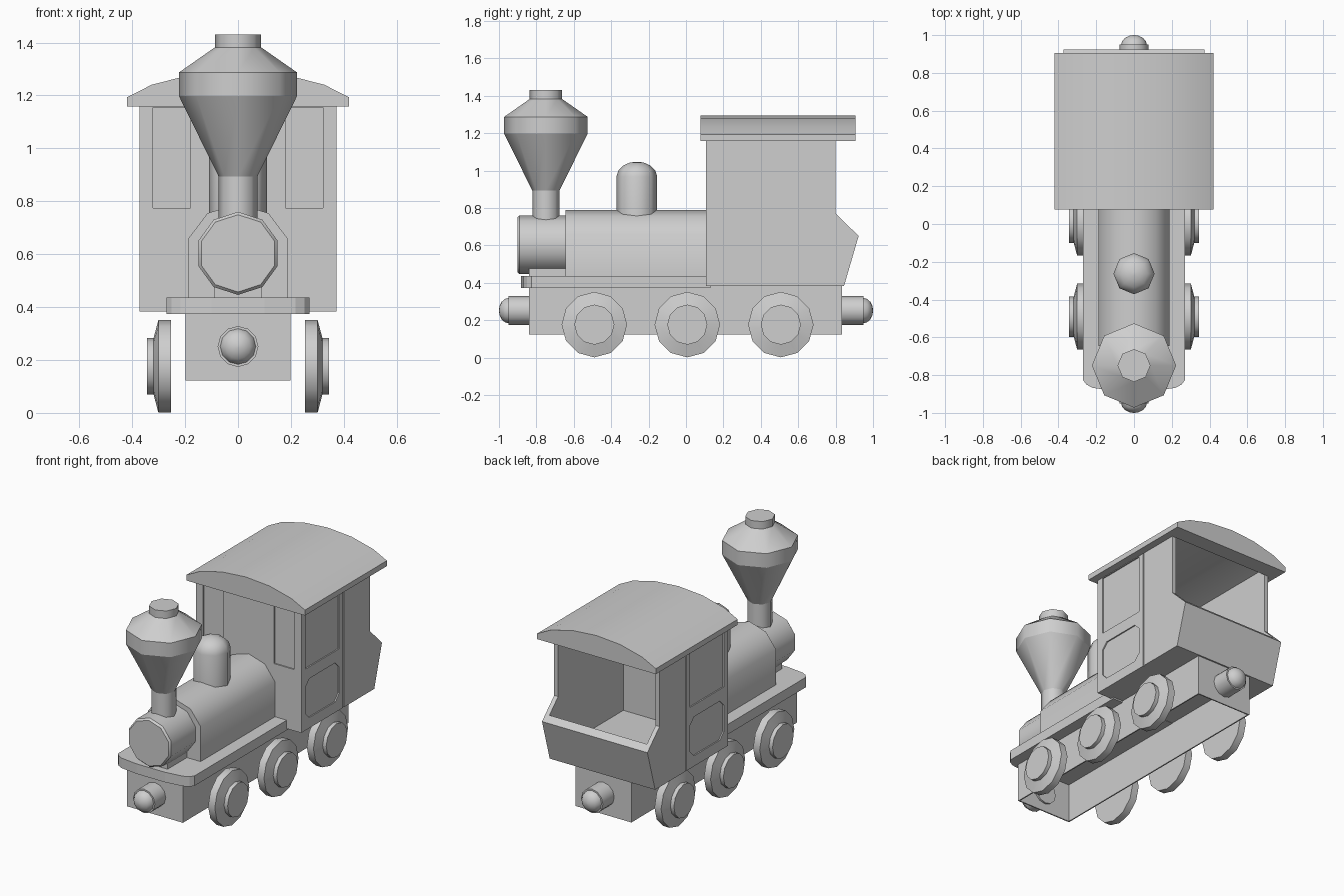
import bpy
import bmesh
import math
from mathutils import Vector

if "Cube" in bpy.data.objects:
    bpy.data.objects.remove(bpy.data.objects["Cube"], do_unlink=True)

# One plain colour for everything
grey = bpy.data.materials.new("plain_grey")
grey.use_nodes = True
grey.diffuse_color = (0.62, 0.62, 0.62, 1)
grey.node_tree.nodes["Principled BSDF"].inputs["Base Color"].default_value = (0.62, 0.62, 0.62, 1)


def finish(name, bm):
    bmesh.ops.recalc_face_normals(bm, faces=bm.faces)
    mesh = bpy.data.meshes.new(name)
    bm.to_mesh(mesh)
    bm.free()
    mesh.materials.append(grey)
    obj = bpy.data.objects.new(name, mesh)
    bpy.context.collection.objects.link(obj)
    return obj


def select_only(obj):
    bpy.ops.object.select_all(action='DESELECT')
    obj.select_set(True)
    bpy.context.view_layer.objects.active = obj


def smooth(obj, degrees=40):
    select_only(obj)
    bpy.ops.object.shade_smooth_by_angle(angle=math.radians(degrees))


def prism(name, points, axis, start, end):
    """Extrude a 2D profile along one axis."""
    place = {'x': lambda p: (start, p[0], p[1]),
             'y': lambda p: (p[0], start, p[1]),
             'z': lambda p: (p[0], p[1], start)}[axis]
    bm = bmesh.new()
    face = bm.faces.new([bm.verts.new(place(p)) for p in points])
    new = bmesh.ops.extrude_face_region(bm, geom=[face])["geom"]
    step = Vector([end - start if a == axis else 0 for a in 'xyz'])
    bmesh.ops.translate(bm, vec=step, verts=[v for v in new if isinstance(v, bmesh.types.BMVert)])
    return finish(name, bm)


def mirrored(half, top=None):
    """Complete a profile from its right half and an optional middle point."""
    return half + ([(0, top)] if top else []) + [(-a, b) for a, b in reversed(half)]


def box(name, x, y, z):
    return prism(name, [(x[0], y[0]), (x[1], y[0]), (x[1], y[1]), (x[0], y[1])], 'z', *z)


def lathe(name, profile, sides, origin, direction=(0, 0, 1), round_from=99):
    """Turn (radius, distance) pairs about an axis; rings past round_from stay soft."""
    turn = Vector(direction).to_track_quat('Z', 'Y')
    bm = bmesh.new()
    rings = []
    for r, h in profile:
        angles = [math.pi / 2 + math.tau * i / sides for i in range(sides)]
        rings.append([bm.verts.new(Vector(origin) + turn @ Vector((r * math.cos(a), r * math.sin(a), h)))
                      for a in angles])
    for low, high in zip(rings, rings[1:]):
        for i in range(sides):
            j = (i + 1) % sides
            bm.faces.new((low[i], low[j], high[j], high[i])).smooth = True
    for ring in (rings[0], rings[-1]):
        bm.faces.new(ring).smooth = round_from < 99 and ring is rings[-1]
    for k, ring in enumerate(rings):
        if k < round_from:
            for i in range(sides):
                bm.edges.get((ring[i], ring[(i + 1) % sides])).smooth = False
    return finish(name, bm)


def cut(obj, cutter):
    cutter.hide_render = True
    mod = obj.modifiers.new("cut", 'BOOLEAN')
    mod.operation = 'DIFFERENCE'
    mod.solver = 'EXACT'
    mod.object = cutter
    select_only(obj)
    bpy.ops.object.modifier_apply(modifier=mod.name)
    bpy.data.objects.remove(cutter, do_unlink=True)


def chamfered(a, b, c, d, k):
    """Rectangle a..b by c..d with cut corners."""
    return [(a + k, c), (b - k, c), (b, c + k), (b, d - k),
            (b - k, d), (a + k, d), (a, d - k), (a, c + k)]


# Chassis, hollow from below, and running board
chassis = box("chassis", (-0.198, 0.198), (-0.84, 0.835), (0.123, 0.383))
cut(chassis, box("chassis_hollow", (-0.19, 0.19), (-0.832, 0.827), (0.05, 0.375)))
half = [(0.27, 0.13), (0.27, -0.826), (0.252, -0.85), (0.217, -0.868), (0.1, -0.883)]
prism("running_board", mirrored(half), 'z', 0.373, 0.437)

# Boiler with a rounded top and straight sides
half = [(0.187, 0.43), (0.187, 0.66), (0.115, 0.755)]
smooth(prism("boiler", mirrored(half, 0.79), 'y', -0.645, 0.115))
lathe("smokebox", [(0.157, 0), (0.157, 0.247), (0.146, 0.259)], 10, (0, -0.643, 0.603), (0, -1, 0))
box("smokebox_saddle", (-0.09, 0.09), (-0.84, -0.645), (0.43, 0.5))

# Chimney and steam dome
lathe("chimney", [(0.073, 0.7), (0.073, 0.893), (0.223, 1.197), (0.223, 1.287),
                  (0.087, 1.382), (0.087, 1.43)], 8, (0, -0.749, 0))
dome = [(0.109, 0.7), (0.109, 0.967)]
dome += [(0.109 * math.cos(a), 0.967 + 0.08 * math.sin(a)) for a in (0.45, 0.85, 1.2, 1.5)]
lathe("steam_dome", dome, 8, (0, -0.263, 0), round_from=1)

# Buffers at both ends
for name, y, d in (("front_buffer", -0.82, -1), ("rear_buffer", 0.82, 1)):
    lathe(name, [(0.077, 0), (0.077, 0.13)], 12, (0, y, 0.251), (0, d, 0))
    cap = [(0.068 * math.cos(a), 0.128 + 0.052 * math.sin(a)) for a in (0, 0.4, 0.8, 1.2, 1.5)]
    lathe(name + "_cap", cap, 12, (0, y, 0.251), (0, d, 0), round_from=1)

# Wheels with sloping faces and raised hubs
for side, s in (("left", 1), ("right", -1)):
    for place, y in (("front", -0.49), ("middle", 0.007), ("rear", 0.507)):
        wheel = [(0.175, 0), (0.175, 0.047), (0.107, 0.065), (0.107, 0.09)]
        lathe(f"{place}_{side}_wheel", wheel, 12, (s * 0.254, y, 0.176), (s, 0, 0))

# Cab with its bulging back, hollowed and open to the rear
cab = prism("cab", [(0.107, 0.383), (0.845, 0.383), (0.923, 0.65), (0.8, 0.77),
                    (0.8, 1.165), (0.107, 1.165)], 'x', -0.373, 0.373)
cut(cab, prism("cab_hollow", [(0.14, 0.43), (0.825, 0.43), (0.888, 0.65), (0.888, 1.25), (0.14, 1.25)],
               'x', -0.345, 0.345))

# Shallow windows, door panels and door seams
depth = 0.008
for s in (-1, 1):
    x = sorted((s * 0.18, s * 0.322))
    cut(cab, box("front_window", x, (0.05, 0.107 + depth), (0.775, 1.155)))
    span = (s * (0.373 - depth), s * 0.45)
    cut(cab, prism("side_window", [(0.15, 0.775), (0.49, 0.775), (0.49, 1.155), (0.15, 1.155)], 'x', *span))
    cut(cab, prism("door_panel", chamfered(0.15, 0.49, 0.45, 0.7, 0.04), 'x', *span))
    cut(cab, box("door_seam", sorted(span), (0.53, 0.538), (0.3, 1.3)))

# Arched roof with a vaulted ceiling over the cab
half = [(0.42, 1.158), (0.42, 1.193), (0.325, 1.241), (0.17, 1.28)]
roof = prism("roof", mirrored(half, 1.293), 'y', 0.077, 0.905)
vault = [(0.345, 1.1), (0.345, 1.2), (0.17, 1.25)]
cut(roof, prism("vault", mirrored(vault, 1.263), 'y', 0.14, 0.8))
smooth(roof)
